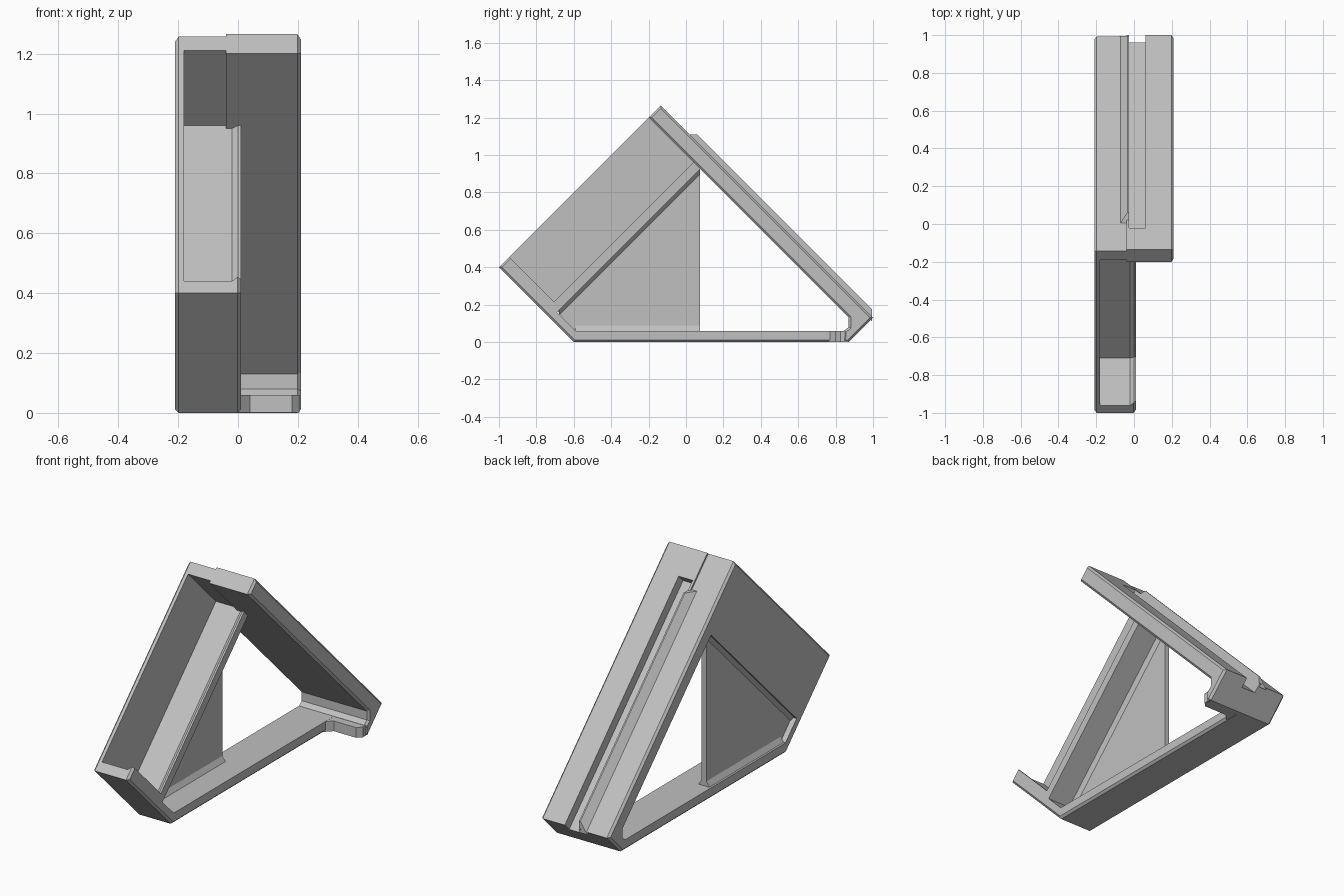
import bpy, bmesh

cube = bpy.data.objects.get("Cube")
if cube:
    bpy.data.objects.remove(cube, do_unlink=True)

grey = bpy.data.materials.new("plain grey")
grey.use_nodes = True
colour = (0.53, 0.53, 0.53, 1)
grey.diffuse_color = colour
grey.node_tree.nodes["Principled BSDF"].inputs["Base Color"].default_value = colour


def loft(name, rings, chamfer=0.0, sides=()):
    """Skin matching rings of points; chamfer the outlines lying at the given x."""
    bm = bmesh.new()
    loops = [[bm.verts.new(p) for p in ring] for ring in rings]
    n = len(loops[0])
    for a, b in zip(loops, loops[1:]):
        for i in range(n):
            j = (i + 1) % n
            bm.faces.new((a[i], a[j], b[j], b[i]))
    bm.faces.new(loops[0][::-1])
    bm.faces.new(loops[-1])
    bmesh.ops.recalc_face_normals(bm, faces=bm.faces)
    if chamfer:
        rim = [e for e in bm.edges
               if any(all(abs(v.co.x - s) < 1e-5 for v in e.verts) for s in sides)]
        bmesh.ops.bevel(bm, geom=rim, offset=chamfer, segments=1, affect='EDGES')
    mesh = bpy.data.meshes.new(name)
    bm.to_mesh(mesh)
    bm.free()
    mesh.materials.append(grey)
    ob = bpy.data.objects.new(name, mesh)
    bpy.context.collection.objects.link(ob)
    return ob


def prism(name, outline, x0, x1, chamfer=0.0, sides=()):
    """Extrude a (y, z) outline along x."""
    return loft(name, [[(x, y, z) for y, z in outline] for x in (x0, x1)], chamfer, sides)


def diagonal(h0, h1, d0, d1):
    """Rectangle turned 45 degrees: h = y + z, d = y - z."""
    return [((h + d) / 2, (h - d) / 2) for h, d in ((h0, d0), (h1, d0), (h1, d1), (h0, d1))]


def combine(target, tool, operation):
    mod = target.modifiers.new(operation, 'BOOLEAN')
    mod.operation, mod.solver, mod.object = operation, 'EXACT', tool
    bpy.context.view_layer.objects.active = target
    bpy.ops.object.modifier_apply(modifier=mod.name)
    bpy.data.objects.remove(tool, do_unlink=True)


# Wide half: solid silhouette, then the triangular opening and the tray pocket
stand = prism("stand_body", [(-1, 0.4), (-0.6, 0), (0.87, 0), (0.9925, 0.1225), (-0.1425, 1.2575)],
              -0.21, 0.01, 0.012, (-0.21, 0.01))
opening = [(-0.69, 0.16), (0.075, 0.925), (0.87, 0.13), (0.87, 0.08), (0.845, 0.06), (-0.59, 0.06)]
combine(stand, prism("opening_cutter", opening, -0.4, 0.4), 'DIFFERENCE')

wide = diagonal(-0.52, 1.02, -3, -0.90)
narrow = diagonal(-0.49, 1.0, -3, -0.92)
pocket = loft("pocket_cutter", [[(x, y, z) for y, z in ring] for x, ring in
                                ((-0.18, wide), (-0.02, wide), (0.0, narrow), (0.1, narrow))])
combine(stand, pocket, 'DIFFERENCE')

# Narrow half: back rail with its foot
rail = prism("rail", [(-0.2, 1.2), (-0.135, 1.265), (1, 0.13), (0.87, 0), (0.84, 0),
                      (0.845, 0.06), (0.87, 0.08), (0.87, 0.13)], -0.04, 0.21, 0.012, (0.21,))
combine(stand, rail, 'UNION')
foot_plan = [(-0.02, 0.74), (0.01, 0.77), (0.04, 0.8), (0.18, 0.8), (0.205, 0.825),
             (0.205, 0.869), (-0.02, 0.869)]
foot = loft("foot", [[(x, y, z) for x, y in foot_plan] for z in (0.001, 0.059)])
combine(stand, foot, 'UNION')

# Open-ended slot down the back
combine(stand, prism("slot_cutter", diagonal(1.05, 1.4, -1.17, 2), -0.027, 0.06), 'DIFFERENCE')

# Wedge ridge beside the slot
section = [(-0.078, 1.105), (-0.035, 1.17), (-0.027, 1.17), (-0.027, 1.105)]
loft("back_ridge", [[(x, h - 1.11, 1.11) for x, h in section],
                    [(x, 0.995, h - 0.995) for x, h in section]])

# Thin web under the tray, with flared roots
prism("web", [(-0.69, 0.17), (0.075, 0.935), (0.075, 0.05), (-0.6, 0.05)], -0.18, -0.15)
root = [(-0.2, 0.0), (-0.18, 0.03), (-0.15, 0.03), (-0.13, 0.0)]
loft("web_base_root", [[(x, y, 0.058 + t) for x, t in root] for y in (-0.59, 0.075)])
loft("web_tray_root", [[(x, y, y + 0.852 - t) for x, t in root] for y in (-0.68, 0.074)])
